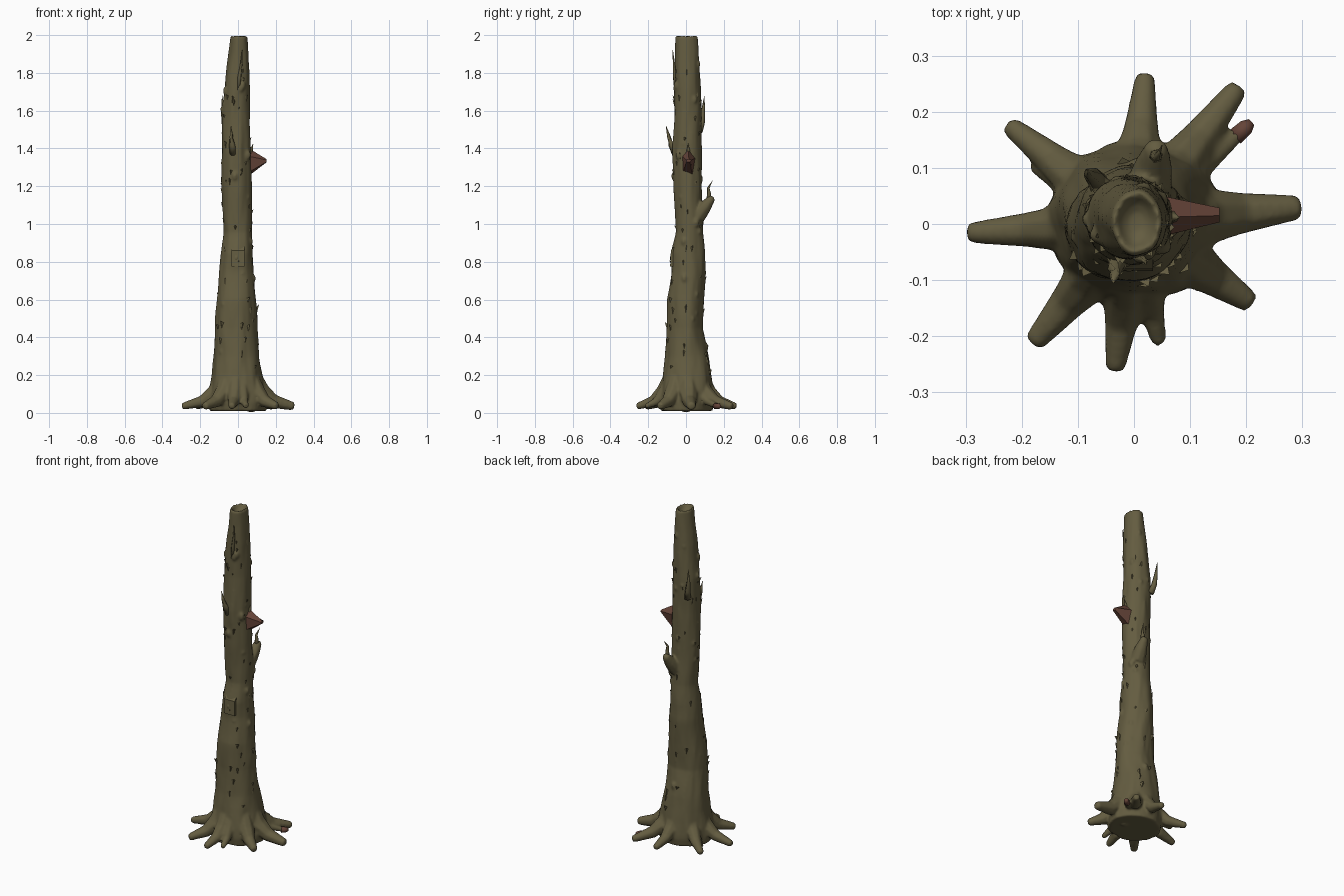
import bpy, bmesh, math, random
from mathutils import Vector, noise

random.seed(4)
if "Cube" in bpy.data.objects:
    bpy.data.objects.remove(bpy.data.objects["Cube"], do_unlink=True)


def material(name, colour):
    m = bpy.data.materials.new(name)
    m.use_nodes = True
    m.diffuse_color = (*colour, 1)
    m.node_tree.nodes["Principled BSDF"].inputs["Base Color"].default_value = (*colour, 1)
    return m


bark = material("olive_bark", (0.127, 0.108, 0.052))
wood = material("red_brown_wood", (0.13, 0.058, 0.04))


def finish(bm, name, mat, smooth=True):
    bmesh.ops.recalc_face_normals(bm, faces=bm.faces)
    me = bpy.data.meshes.new(name)
    bm.to_mesh(me)
    bm.free()
    me.materials.append(mat)
    for p in me.polygons:
        p.use_smooth = smooth
    ob = bpy.data.objects.new(name, me)
    bpy.context.collection.objects.link(ob)
    return ob


def loft(bm, rings):
    """Skin a list of equal point rings and cap both ends."""
    loops = [[bm.verts.new(p) for p in ring] for ring in rings]
    n = len(loops[0])
    for a, b in zip(loops, loops[1:]):
        for i in range(n):
            j = (i + 1) % n
            bm.faces.new((a[i], a[j], b[j], b[i]))
    bm.faces.new(loops[0][::-1])
    bm.faces.new(loops[-1])


def tube(bm, path, radii, sides=8):
    """Tapered tube through a list of points."""
    pts = [Vector(p) for p in path]
    rings = []
    for k, p in enumerate(pts):
        d = (pts[min(k + 1, len(pts) - 1)] - pts[max(k - 1, 0)]).normalized()
        u = d.orthogonal().normalized() if abs(d.z) > 0.95 else d.cross((0, 0, 1)).normalized()
        v = u.cross(d)
        rings.append([p + radii[k] * (math.cos(t) * u + math.sin(t) * v)
                      for t in (math.tau * (i + 0.5) / sides for i in range(sides))])
    loft(bm, rings)


# Trunk outline: height, left edge, right edge, front edge, back edge
OUTLINE = [
    (0.01, -.15, .15, -.13, .14), (0.06, -.155, .155, -.14, .15), (0.12, -.15, .145, -.135, .145),
    (0.2, -.138, .13, -.122, .135), (0.3, -.13, .115, -.11, .12), (0.45, -.12, .1, -.1, .09),
    (0.6, -.113, .095, -.1, .095), (0.75, -.102, .082, -.078, .105), (0.85, -.09, .078, -.08, .1),
    (0.95, -.076, .075, -.054, .09), (1.2, -.088, .073, -.065, .083), (1.4, -.084, .068, -.072, .084),
    (1.6, -.085, .063, -.06, .083), (1.8, -.064, .06, -.062, .074), (1.9, -.05, .055, -.057, .068),
    (1.99, -.04, .05, -.056, .062)]


def edges(z):
    for a, b in zip(OUTLINE, OUTLINE[1:]):
        if z <= b[0]:
            break
    t = max(0, min(1, (z - a[0]) / (b[0] - a[0])))
    return [p + (q - p) * t for p, q in zip(a[1:], b[1:])]


def surface(angle, z, scale=1.0):
    """Point on the trunk skin, with gentle lumps."""
    l, r, f, k = edges(z)
    c, s = math.cos(angle), math.sin(angle)
    lump = 1 + 0.07 * noise.noise((c * 2, s * 2, z * 5)) + 0.03 * noise.noise((c * 6, s * 6, z * 9))
    g = scale * lump
    return Vector(((l + r) / 2 + g * c * (r - l) / 2, (f + k) / 2 + g * s * (k - f) / 2, z))


def ring(z, scale=1.0, drop=0.0):
    return [surface(math.tau * i / 40, z, scale) - Vector((0, 0, drop)) for i in range(40)]


# Trunk with a shallow dished top
bm = bmesh.new()
levels = [0.01 + 1.98 * i / 90 for i in range(91)]
top = levels[-1]
loft(bm, [ring(z) for z in levels] + [ring(top, 0.85, -0.008), ring(top, 0.6, 0.015), ring(top, 0.3, 0.025)])

# Spreading roots: tip position and thickness
ROOTS = [(.02, .268, 1), (.187, .245, 1.1), (.195, .168, .7), (.297, .03, 1.25), (.21, -.142, 1.1),
         (.045, -.215, .75), (-.034, -.262, 1), (-.18, -.213, 1.1), (-.297, -.016, 1.05),
         (-.225, .178, 1), (-.182, .105, .65)]
for x, y, w in ROOTS:
    tip = Vector((x, y, 0))
    d = tip.normalized()
    path = [d * r + Vector((0, 0, z)) for r, z in
            ((.085, .2), (.12, .11), (.12 + (tip.length - .12) * .4, .06))]
    path += [tip * .97 + Vector((0, 0, .036)), tip + Vector((0, 0, .034))]
    tube(bm, path, [w * r for r in (.032, .043, .031, .019, .013)])

# Underside knob
bmesh.ops.create_uvsphere(bm, u_segments=10, v_segments=6, radius=0.03)
bm.verts.ensure_lookup_table()
for v in bm.verts[-52:]:
    v.co += Vector((.07, 0, .031))

# Burls and swellings
for i in range(32):
    z = random.uniform(0.25, 1.85)
    a = random.uniform(0, math.tau)
    p = surface(a, z, 0.95)
    size = random.uniform(.008, .018)
    made = bmesh.ops.create_icosphere(bm, subdivisions=2, radius=size)
    for v in made["verts"]:
        v.co.z *= 1.6
        v.co += p

# Thick broken stub on the back
tube(bm, [(.025, .06, 1.04), (.034, .1, 1.09), (.04, .135, 1.135), (.041, .142, 1.145)],
     [.045, .036, .022, .012])

trunk = finish(bm, "trunk_and_roots", bark)
rm = trunk.modifiers.new("Fuse", "REMESH")
rm.mode = "VOXEL"
rm.voxel_size = 0.007
rm.use_smooth_shade = True
sm = trunk.modifiers.new("Soften", "SMOOTH")
sm.factor = 0.5
sm.iterations = 4

# Thorns and splintered twigs
THORNS = {
    "back_twig": ([(.038, .12, 1.11), (.04, .122, 1.16), (.04, .118, 1.19), (.05, .14, 1.23)], .014),
    "front_thorn": ([(-.025, -.055, 1.37), (-.032, -.078, 1.42), (-.035, -.09, 1.46), (-.037, -.106, 1.52)], .02),
    "side_thorn": ([(-.06, .07, 1.49), (-.072, .085, 1.54), (-.08, .09, 1.6), (-.084, .098, 1.68)], .02),
    "upper_splinter": ([(.0, -.05, 1.7), (.008, -.06, 1.78), (.018, -.064, 1.85), (.022, -.07, 1.92)], .012),
    "stub_splinter": ([(.055, .012, 1.34), (.068, .012, 1.38), (.073, .012, 1.4), (.08, .012, 1.425)], .014)}
for name, (path, r) in THORNS.items():
    bm = bmesh.new()
    tube(bm, path, [r, r * .8, r * .5, .001], 6)
    finish(bm, name, bark)

# Raised bark chips scattered over the trunk
bm = bmesh.new()
for i in range(75):
    z, a = random.uniform(0.2, 1.85), random.uniform(0, math.tau)
    h, w = random.uniform(.015, .045), random.uniform(.06, .16)
    base = [surface(a - w, z, .97), surface(a + w, z, .97), surface(a, z - h, .97)]
    lip = surface(a + w * .3, z + h * .3, random.uniform(1.05, 1.13))
    vs = [bm.verts.new(p) for p in base + [lip]]
    for f in ((0, 1, 2), (0, 1, 3), (1, 2, 3), (2, 0, 3)):
        bm.faces.new([vs[k] for k in f])
finish(bm, "bark_chips", bark, False)

# Square bark flake on the front
bm = bmesh.new()
loft(bm, [[(x, y, z) for x, y in ((-.036, -.03), (.036, -.03), (.034, f), (-.034, f))]
          for z, f in ((.775, -.084), (.86, -.08), (.89, -.055))])
finish(bm, "front_bark_flake", bark, False)

# Snapped branch showing bare wood
bm = bmesh.new()
loft(bm, [[(.05, y, z) for y, z in ((-.018, 1.27), (.035, 1.25), (.05, 1.35), (.012, 1.405), (-.022, 1.36))],
          [(.152, .015 + y, 1.335 + z) for y, z in
           ((-.012, -.006), (.006, -.008), (.014, .004), (0, .008), (-.012, .004))]])
finish(bm, "broken_branch", wood, False)

# Bare root end
bm = bmesh.new()
tube(bm, [(.18, .155, .036), (.2, .173, .036), (.209, .181, .034)], [.017, .015, .008])
finish(bm, "bare_root_end", wood)
